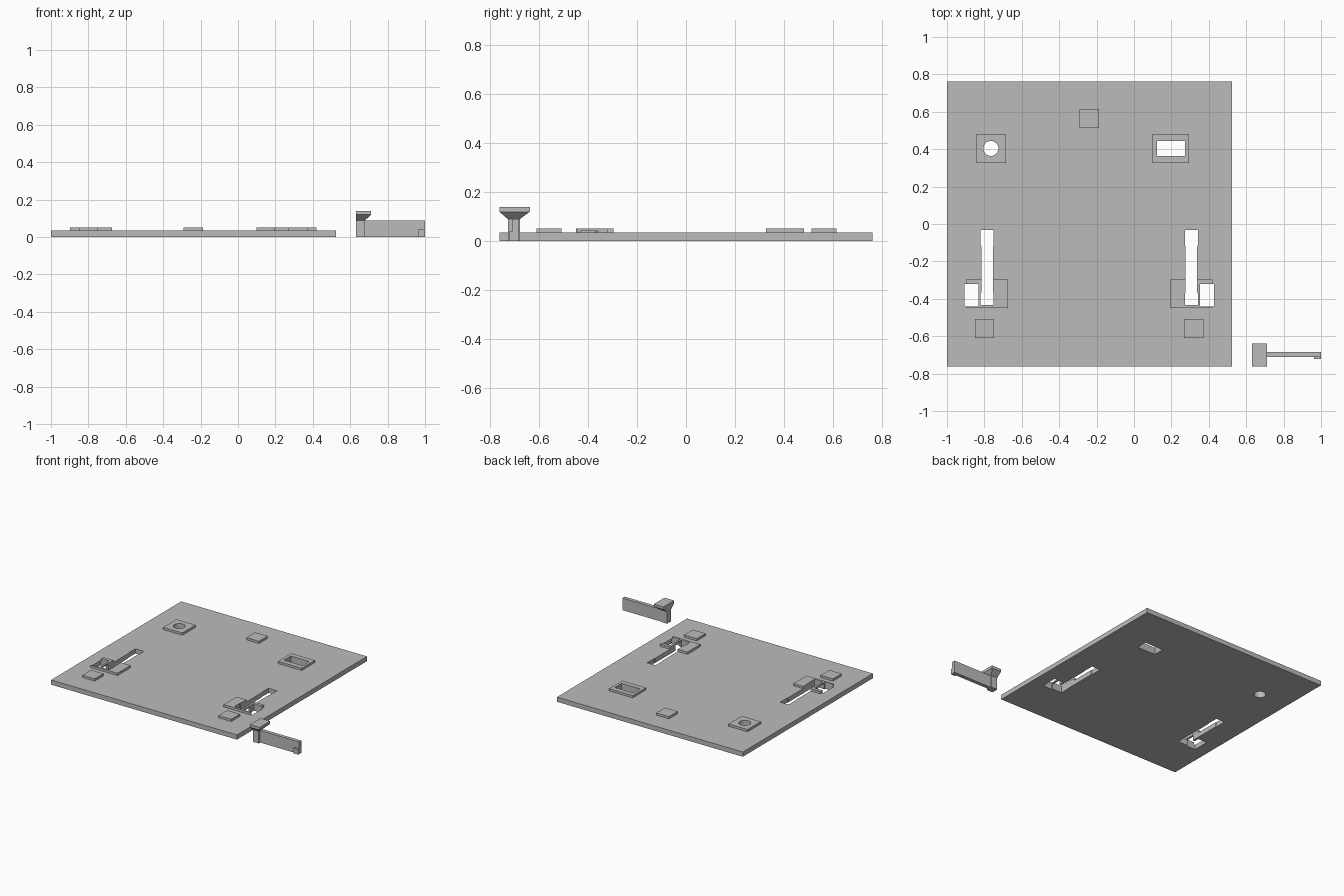
import bpy, bmesh, math

if "Cube" in bpy.data.objects:
    bpy.data.objects.remove(bpy.data.objects["Cube"])

grey = bpy.data.materials.new("plain_grey")
grey.diffuse_color = (0.5, 0.5, 0.5, 1)
grey.use_nodes = True
grey.node_tree.nodes["Principled BSDF"].inputs["Base Color"].default_value = grey.diffuse_color


def prism(name, outline, z0, z1):
    """Extrude a flat outline between two heights."""
    bm = bmesh.new()
    base = bm.faces.new([bm.verts.new((x, y, z0)) for x, y in outline])
    top = bmesh.ops.extrude_face_region(bm, geom=[base])["geom"]
    bmesh.ops.translate(bm, vec=(0, 0, z1 - z0),
                        verts=[v for v in top if isinstance(v, bmesh.types.BMVert)])
    bmesh.ops.recalc_face_normals(bm, faces=bm.faces)
    mesh = bpy.data.meshes.new(name)
    bm.to_mesh(mesh)
    bm.free()
    mesh.materials.append(grey)
    ob = bpy.data.objects.new(name, mesh)
    bpy.context.collection.objects.link(ob)
    return ob


def box(name, x0, x1, y0, y1, z0, z1):
    x0, x1 = min(x0, x1), max(x0, x1)
    return prism(name, [(x0, y0), (x1, y0), (x1, y1), (x0, y1)], z0, z1)


def combine(target, tool, operation):
    """Apply a boolean to the target and discard the tool."""
    mod = target.modifiers.new("boolean", "BOOLEAN")
    mod.operation, mod.solver, mod.object = operation, "EXACT", tool
    bpy.context.view_layer.update()
    mesh = bpy.data.meshes.new_from_object(
        target.evaluated_get(bpy.context.evaluated_depsgraph_get()))
    target.modifiers.clear()
    target.data = mesh
    bpy.data.objects.remove(tool)


# Base plate
T, P = 0.035, 0.052
plate = box("base_plate", -1, 0.525, -0.7625, 0.7625, 0, T)

# Raised pads
MID = -0.239
pads = [(-0.842, -0.685, 0.326, 0.481), (0.10, 0.294, 0.326, 0.481),
        (-0.291, -0.187, 0.513, 0.615),
        (-0.85, -0.749, -0.61, -0.508), (0.267, 0.372, -0.61, -0.508),
        (-0.898, -0.674, -0.449, -0.296), (0.196, 0.42, -0.449, -0.296)]
for p in pads:
    combine(plate, box("pad", *p, 0.02, P), "UNION")

# Round and rectangular locating holes
circle = [(-0.765 + 0.04 * math.cos(a * math.tau / 32),
           0.404 + 0.04 * math.sin(a * math.tau / 32)) for a in range(32)]
combine(plate, prism("round_cutter", circle, -0.1, 0.1), "DIFFERENCE")
combine(plate, box("window_cutter", 0.123, 0.273, 0.364, 0.444, -0.1, 0.1), "DIFFERENCE")

# Latch slots, outer pockets and the low channel joining them
for side in (-1, 1):
    cx = MID + side * 0.546
    half = [(0.0345, -0.433), (0.0345, -0.37), (0.031, -0.365),
            (0.031, -0.12), (0.0345, -0.115), (0.0345, -0.032)]
    slot = [(cx + x, y) for x, y in half] + [(cx - x, y) for x, y in reversed(half)]
    combine(plate, prism("slot_cutter", slot, -0.1, 0.1), "DIFFERENCE")
    combine(plate, box("pocket_cutter", MID + side * 0.593, MID + side * 0.666,
                       -0.441, -0.32, -0.1, 0.1), "DIFFERENCE")
    combine(plate, box("channel_cutter", cx, MID + side * 0.63,
                       -0.431, -0.358, -0.1, 0.042), "DIFFERENCE")

# Loose latch: stem, arm and end nub
box("latch_stem", 0.631, 0.68, -0.728, -0.679, 0, 0.09)
box("latch_arm", 0.68, 1.0, -0.711, -0.684, 0, 0.09)
box("latch_nub", 0.963, 1.0, -0.722, -0.711, 0, 0.04)

# Latch head: cap with a flared underside narrowing to the stem
box("latch_cap", 0.631, 0.711, -0.7625, -0.638, 0.12, 0.14)
flare = box("latch_flare", 0.631, 0.711, -0.7625, -0.638, 0.09, 0.12)
for v in flare.data.vertices:
    if v.co.z < 0.1:
        v.co.x = min(v.co.x, 0.68)
        v.co.y = max(-0.728, min(v.co.y, -0.679))
